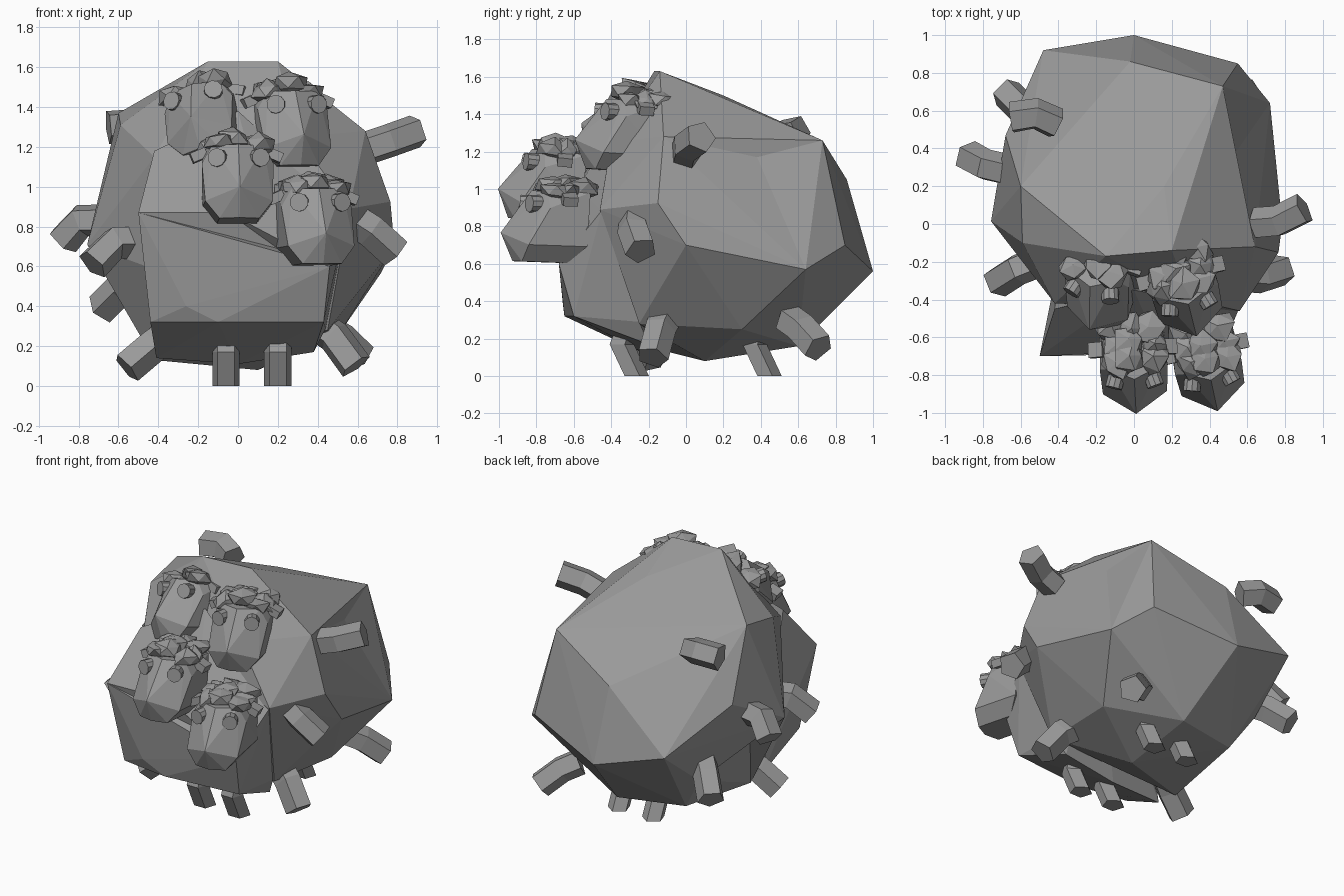
import bpy, bmesh, math, random
from mathutils import Vector, Matrix
from mathutils.bvhtree import BVHTree

if "Cube" in bpy.data.objects:
    bpy.data.objects.remove(bpy.data.objects["Cube"])

random.seed(4)
grey = bpy.data.materials.new("stone_grey")
grey.diffuse_color = (0.32, 0.32, 0.32, 1)
grey.use_nodes = True
grey.node_tree.nodes["Principled BSDF"].inputs["Base Color"].default_value = grey.diffuse_color


def finish(bm, name, matrix=Matrix()):
    bmesh.ops.recalc_face_normals(bm, faces=bm.faces)
    mesh = bpy.data.meshes.new(name)
    bm.to_mesh(mesh)
    bm.free()
    mesh.materials.append(grey)
    mesh.transform(matrix)
    ob = bpy.data.objects.new(name, mesh)
    bpy.context.collection.objects.link(ob)
    return ob


# Convex faceted lump; each dent pushes a new corner into the nearest facet
def hull(name, points, matrix=Matrix(), dents=()):
    bm = bmesh.new()
    for p in points:
        bm.verts.new(p)
    bmesh.ops.convex_hull(bm, input=bm.verts[:])
    loose = [v for v in bm.verts if not v.link_faces]
    bmesh.ops.delete(bm, geom=loose, context='VERTS')
    for d in dents:
        bm.faces.ensure_lookup_table()
        index = BVHTree.FromBMesh(bm).find_nearest(Vector(d))[2]
        made = bmesh.ops.poke(bm, faces=[bm.faces[index]])
        made["verts"][0].co = d
    return finish(bm, name, matrix)


def mirrored(points):
    return [(s * x, y, z) for x, y, z in points for s in (1, -1)]


# Faceted round body
body = hull("body", [
    (-.15, -.17, 1.63), (.2, -.14, 1.63), (.16, .2, 1.5), (-.6, .2, 1.37),
    (-.59, -.1, 1.31), (.47, .73, 1.26), (-.02, .86, 1.05), (.72, .64, .57),
    (.55, .85, .7), (0, 1, .56), (-.48, .92, .7), (-.5, .57, .42),
    (-.68, .47, .95), (-.757, .015, .71), (.785, 0, .7), (.765, -.15, .925),
    (.64, -.12, 1.28), (.56, -.46, .89), (-.46, -.36, .6), (-.42, -.42, 1.15),
    (.3, -.4, 1.25), (-.42, -.1, .13), (.1, .1, .08), (.1, .6, .16),
    (-.35, .5, .18), (.45, -.25, .28), (.5, .3, .25)],
    dents=[(.54, .38, 1.17), (-.52, .05, .5)])

# Chest bulge under the heads, merged into the body
chest = hull("chest", [
    (-.5, -.7, .87), (-.45, -.65, .6), (-.26, -.66, .4), (-.44, -.6, .32),
    (-.1, -.65, .32), (.43, -.6, .32), (.46, -.68, .6), (.1, -.68, .7),
    (-.05, -.68, .87), (-.42, -.45, 1.18), (.1, -.58, 1.0), (.555, -.45, .885),
    (.44, -.25, .29), (0, -.2, .11), (-.41, -.25, .14), (.38, -.2, .17),
    (0, -.35, 1.38)], dents=[(.2, -.63, .69)])
union = body.modifiers.new("join_chest", 'BOOLEAN')
union.operation = 'UNION'
union.solver = 'EXACT'
union.object = chest
bpy.context.view_layer.objects.active = body
bpy.ops.object.modifier_apply(modifier=union.name)
bpy.data.objects.remove(chest)


def skin(name, rings):
    bm = bmesh.new()
    rings = [[bm.verts.new(p) for p in ring] for ring in rings]
    for a, b in zip(rings, rings[1:]):
        for i in range(5):
            j = (i + 1) % 5
            bm.faces.new((a[i], a[j], b[j], b[i]))
    bm.faces.new(rings[0])
    bm.faces.new(rings[-1])
    finish(bm, name)


# Bent five-sided legs swept through three points
def leg(name, path, r=.088):
    pts = [Vector(p) for p in path]
    first, last = (pts[1] - pts[0]).normalized(), (pts[2] - pts[1]).normalized()
    side = first.cross(last).normalized()
    rings = []
    for p, d in zip(pts, (first, (first + last).normalized(), last)):
        up = side.cross(d)
        rings.append([p + r * (math.cos(a) * up + math.sin(a) * side)
                      for a in (math.tau * i / 5 for i in range(5))])
    skin(name, rings)


side_legs = {
    "leg_right_upper": [(.64, .0, 1.19), (.76, .01, 1.23), (.9, .08, 1.28)],
    "leg_right_middle": [(.56, -.27, .85), (.67, -.28, .78), (.79, -.24, .67)],
    "leg_left_middle": [(-.66, .28, .83), (-.79, .31, .83), (-.88, .36, .73)],
    "leg_left_front": [(-.52, -.2, .72), (-.62, -.24, .72), (-.73, -.31, .61)],
    "leg_left_back": [(-.48, .5, .55), (-.58, .6, .49), (-.68, .7, .39)],
    "leg_left_upper": [(-.41, .53, 1.28), (-.52, .58, 1.31), (-.65, .56, 1.3)],
    "leg_left_low": [(-.33, -.12, .27), (-.43, -.17, .2), (-.56, -.21, .09)],
    "leg_right_low_front": [(.38, -.1, .32), (.48, -.14, .25), (.59, -.18, .1)],
    "leg_right_low_back": [(.42, .55, .3), (.51, .62, .25), (.61, .71, .15)],
}
for name, path in side_legs.items():
    leg(name, path)

# Standing feet: pentagon columns with a backward lean, flat on the floor
for x, sx in ((-.06, "left"), (.2, "right")):
    for y, sy in ((-.27, "front"), (.44, "back")):
        skin(f"foot_{sy}_{sx}", [
            [(x + .072 * math.sin(math.tau * i / 5),
              y + dy + .072 * math.cos(math.tau * i / 5), z) for i in range(5)]
            for dy, z in ((0, 0), (-.08, .17), (-.03, .3))])


# Head: broad muzzle, eyes, ears and a ragged wool cap; origin between the eyes
def head(label, loc, yaw, roll=0, pitch=0):
    m = (Matrix.Translation(loc) @ Matrix.Rotation(math.radians(yaw), 4, 'Z')
         @ Matrix.Rotation(math.radians(roll), 4, 'Y')
         @ Matrix.Rotation(math.radians(-pitch), 4, 'X'))
    hull(f"face_{label}", mirrored([
        (.13, .02, .07), (.16, .25, .07), (.18, .03, -.02), (.17, .24, -.22),
        (.17, -.08, -.22), (.1, -.1, -.31), (.1, .15, -.31)])
        + [(0, -.04, .07), (0, -.2, -.16), (0, -.13, -.31)], m)
    for s in (1, -1):
        bm = bmesh.new()
        bmesh.ops.create_cone(bm, cap_ends=True, segments=10, radius1=.047,
                              radius2=.047, depth=.08,
                              matrix=Matrix.Translation((s * .1, -.035, 0))
                              @ Matrix.Rotation(s * .3, 4, 'Z')
                              @ Matrix.Rotation(math.pi / 2, 4, 'X'))
        finish(bm, f"eye_{label}", m)
        bm = bmesh.new()
        bmesh.ops.create_cube(bm, size=1, matrix=Matrix.Translation((s * .19, .13, .03))
                              @ Matrix.Rotation(s * .4, 4, 'Y')
                              @ Matrix.Diagonal((.08, .08, .05, 1)))
        finish(bm, f"ear_{label}", m)
    bm = bmesh.new()
    for i in range(9):
        x = (i % 3 - 1) * .1 + random.uniform(-.02, .02)
        y = .06 + (i // 3) * .09 + random.uniform(-.02, .02)
        z = .1 - abs(x) * .3 + random.uniform(-.01, .02)
        made = bmesh.ops.create_icosphere(bm, subdivisions=1, radius=.1)
        for v in made["verts"]:
            v.co *= random.uniform(.65, 1.1)
            v.co = Vector((x + v.co.x, y + v.co.y, z + v.co.z * .65))
    finish(bm, f"wool_{label}", m)


head("upper_left", (-.21, -.32, 1.44), -12, -15, 18)
head("upper_right", (.28, -.39, 1.41), 14, 0, 4)
head("middle", (0, -.79, 1.14), 3, 0, 6)
head("lower_right", (.4, -.79, .92), 12, 0, 2)
